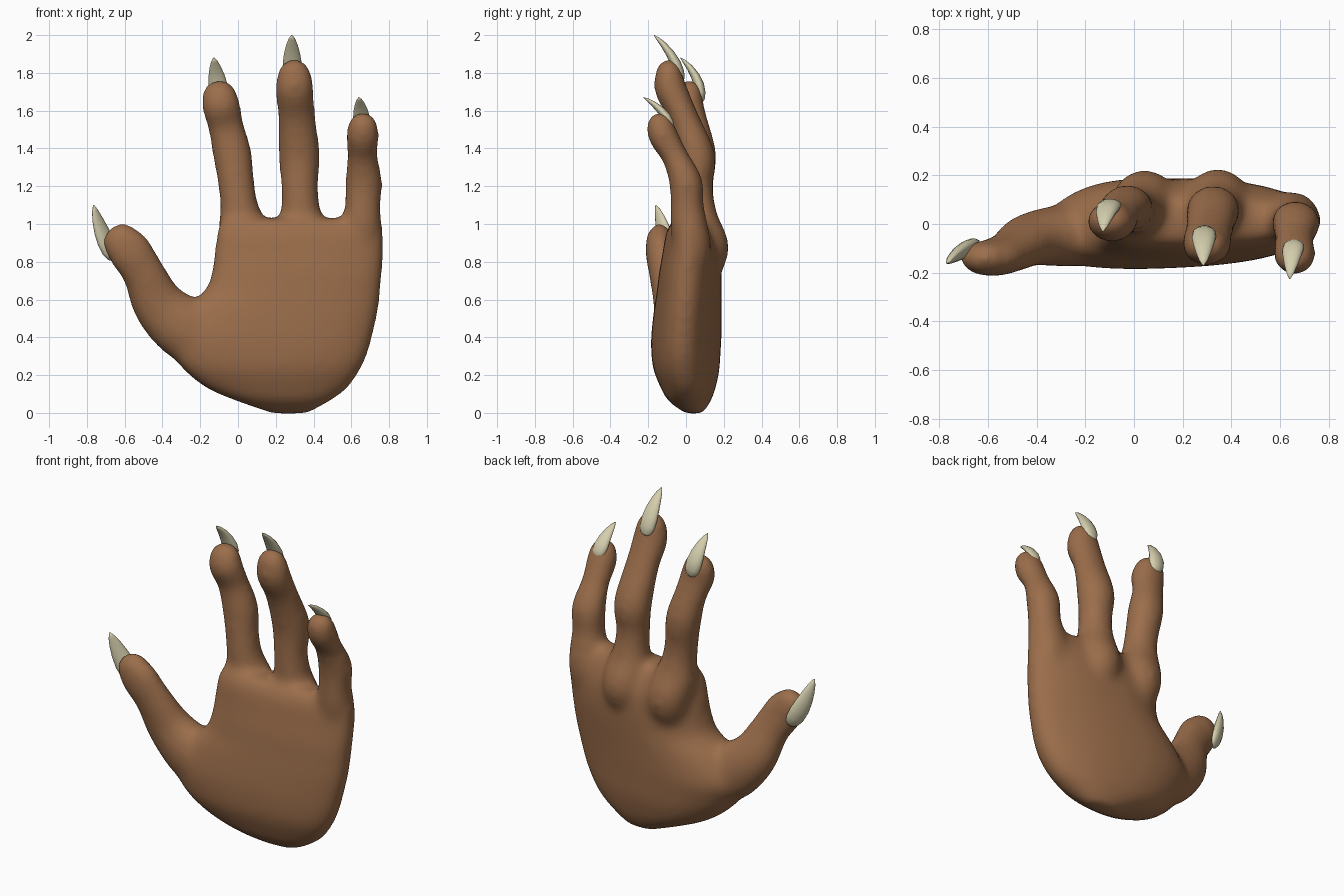
import bpy, bmesh, math
from mathutils import Vector

if "Cube" in bpy.data.objects:
    bpy.data.objects.remove(bpy.data.objects["Cube"])


def material(name, color):
    m = bpy.data.materials.new(name)
    m.diffuse_color = (*color, 1)
    m.use_nodes = True
    m.node_tree.nodes["Principled BSDF"].inputs["Base Color"].default_value = m.diffuse_color
    return m


SKIN = material("skin", (0.33, 0.155, 0.07))
HORN = material("horn", (0.66, 0.62, 0.42))


def spline(rows, steps=4):
    """Catmull-Rom interpolation of tuples of any length."""
    out = []
    for i in range(len(rows) - 1):
        a, b, c, d = (rows[max(i - 1, 0)], rows[i], rows[i + 1],
                      rows[min(i + 2, len(rows) - 1)])
        for k in range(steps):
            t = k / steps
            out.append(tuple(q + .5 * t * (r - p + t * (2 * p - 5 * q + 4 * r - s
                             + t * (3 * (q - r) + s - p)))
                             for p, q, r, s in zip(a, b, c, d)))
    return out + [rows[-1]]


def loft(bm, rings):
    """Closed skin through rings of equal point count."""
    vs = [[bm.verts.new(p) for p in r] for r in rings]
    n = len(vs[0])
    for a, b in zip(vs, vs[1:]):
        for i in range(n):
            j = (i + 1) % n
            bm.faces.new((a[i], a[j], b[j], b[i]))
    bm.faces.new(vs[0])
    bm.faces.new(vs[-1])


def tube_rings(path, hint, n=20, cap=True):
    """path: (x, y, z, half width, half depth); hint: direction of the back side."""
    pts = [Vector(p[:3]) for p in path]
    size = [p[3:] for p in path]
    tans = [(pts[min(i + 1, len(pts) - 1)] - pts[max(i - 1, 0)]).normalized()
            for i in range(len(pts))]
    if cap:
        c, (w, d), t = pts[-1], size[-1], tans[-1]
        for deg in (25, 50, 70, 85):
            a = math.radians(deg)
            pts.append(c + t * w * math.sin(a))
            size.append((w * math.cos(a), d * math.cos(a)))
            tans.append(t)
    rings = []
    for c, (w, d), t in zip(pts, size, tans):
        side = t.cross(Vector(hint)).normalized()
        up = side.cross(t)
        rings.append([c + side * w * math.cos(2 * math.pi * i / n)
                      + up * d * math.sin(2 * math.pi * i / n) for i in range(n)])
    return rings


def finish(name, bm, mat):
    bmesh.ops.recalc_face_normals(bm, faces=bm.faces)
    for f in bm.faces:
        f.smooth = True
    me = bpy.data.meshes.new(name)
    bm.to_mesh(me)
    bm.free()
    me.materials.append(mat)
    ob = bpy.data.objects.new(name, me)
    bpy.context.collection.objects.link(ob)
    return ob


hand = bmesh.new()

# palm: z, left, right, front, back; flat in front, arched behind
palm = [(-.004, .18, .37, .0, .09), (.06, 0, .485, -.09, .13), (.13, -.165, .58, -.13, .155),
        (.23, -.29, .65, -.17, .175), (.32, -.355, .69, -.18, .18),
        (.41, -.39, .715, -.18, .185), (.55, -.29, .745, -.165, .185),
        (.65, -.175, .755, -.15, .185), (.74, -.14, .765, -.14, .185),
        (.85, -.125, .77, -.12, .175),
        (.94, -.115, .77, -.105, .145), (1.0, -.1, .765, -.08, .11), (1.03, -.08, .74, -.05, .07)]
rings = []
for z, l, r, f, b in spline(palm, 3):
    ring = []
    for i in range(40):
        a = 2 * math.pi * i / 40
        c, s = math.cos(a), math.sin(a)
        x = (r - l) / 2 * math.copysign(abs(c) ** .85, c)
        mid = f * .6 + b * .4
        y = mid + ((b - mid) * s if s > 0 else (f - mid) * (-s) ** .7)
        ring.append((x + (l + r) / 2, y + (.045 - .1 * max(0, s)) * x, z))
    rings.append(ring)
loft(hand, rings)

# fingers, from inside the palm over the knuckle to the tip
fingers = [
    [(.09, .02, .55, .09, .08), (.065, .065, .73, .115, .1), (.045, .105, .87, .125, .12),
     (.02, .07, 1.0, .125, .11), (.005, .055, 1.1, .102, .1),
     (-.01, .055, 1.22, .098, .092), (-.03, .065, 1.37, .105, .098),
     (-.065, .045, 1.52, .097, .078), (-.088, .01, 1.62, .104, .086),
     (-.097, .013, 1.67, .098, .082)],
    [(.35, .02, .55, .09, .08), (.348, .07, .73, .115, .1), (.345, .11, .87, .125, .12),
     (.335, .07, 1.0, .125, .11), (.33, .055, 1.1, .102, .1),
     (.325, .05, 1.22, .1, .092), (.325, .055, 1.36, .112, .102),
     (.31, -.015, 1.57, .102, .08), (.3, -.08, 1.71, .104, .088),
     (.298, -.09, 1.78, .096, .078)],
    [(.6, -.01, .55, .08, .07), (.63, .015, .73, .1, .09), (.645, .035, .87, .112, .1),
     (.655, .015, 1.0, .108, .1), (.66, .005, 1.1, .096, .09),
     (.665, 0, 1.22, .102, .09), (.66, -.06, 1.36, .083, .072),
     (.66, -.118, 1.46, .09, .082), (.66, -.135, 1.512, .085, .076)],
]
for path in fingers:
    loft(hand, tube_rings(spline(path), (0, 1, 0)))

# thumb and its mound
thumb = [(-.02, -.03, .3, .1, .1), (-.24, -.045, .42, .17, .13),
         (-.41, -.06, .56, .145, .112), (-.5, -.11, .74, .115, .088),
         (-.57, -.137, .85, .12, .08), (-.61, -.14, .9, .108, .075)]
loft(hand, tube_rings(spline(thumb), (0, 1, 0)))

# fuse everything into one soft skin
ob = finish("hand", hand, SKIN)
rm = ob.modifiers.new("fuse", 'REMESH')
rm.mode = 'VOXEL'
rm.voxel_size = .017
rm.use_smooth_shade = True
sm = ob.modifiers.new("soften", 'SMOOTH')
sm.factor = .5
sm.iterations = 30

# claws: base, bend, tip, half width, outward direction
claws = {
    "index_claw": ((-.09, .08, 1.645), (-.115, .085, 1.78), (-.128, -.03, 1.88), .05, (0, 1, 0)),
    "middle_claw": ((.29, -.02, 1.755), (.285, -.055, 1.9), (.285, -.17, 2.0), .05, (0, 1, 0)),
    "little_claw": ((.66, -.075, 1.5), (.65, -.1, 1.6), (.64, -.225, 1.67), .044, (0, 1, 0)),
    "thumb_claw": ((-.65, -.09, .81), (-.73, -.11, .95), (-.765, -.16, 1.1), .055, (-.7, .7, 0)),
}
for name, (p0, p1, p2, w, hint) in claws.items():
    p0, p1, p2 = Vector(p0), Vector(p1), Vector(p2)
    path = []
    for t, k in ((0, .3), (.06, .7), (.18, .95), (.35, 1), (.55, .86), (.75, .62), (.9, .36), (1, .06)):
        p = p0 * (1 - t) ** 2 + p1 * 2 * t * (1 - t) + p2 * t * t
        path.append((*p, w * k, w * k * .55))
    bm = bmesh.new()
    loft(bm, tube_rings(path, hint, 14, False))
    finish(name, bm, HORN)
